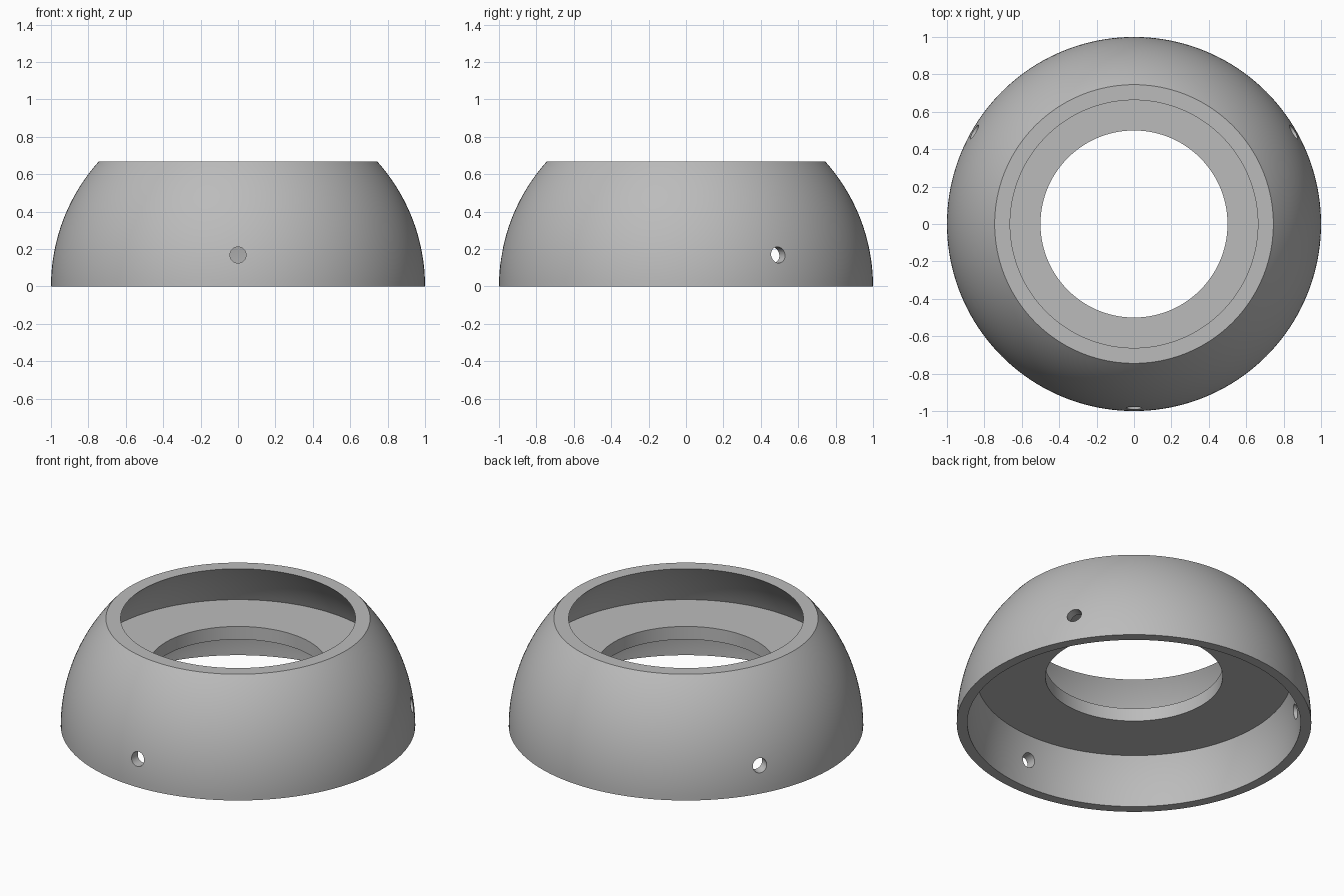
import bpy
import bmesh
import math
from mathutils import Vector, Matrix

cube = bpy.data.objects.get("Cube")
if cube:
    bpy.data.objects.remove(cube, do_unlink=True)

OUTER, INNER = 1.0, 0.94          # radii of the domed shell
TOP = 0.667                       # height of the flat cut
PLATE_LOW, PLATE_HIGH = 0.303, 0.384
BORE = 0.5                        # central opening
HOLE_R, HOLE_Z = 0.043, 0.168     # side screw holes

grey = bpy.data.materials.new("plain_grey")
grey.use_nodes = True
colour = (0.5, 0.5, 0.5, 1)
grey.diffuse_color = colour
grey.node_tree.nodes["Principled BSDF"].inputs["Base Color"].default_value = colour


def arc(radius, z0, z1, steps):
    """Points (r, z) on a sphere profile between two heights."""
    a0, a1 = math.asin(z0 / radius), math.asin(z1 / radius)
    angles = [a0 + (a1 - a0) * i / steps for i in range(steps + 1)]
    return [(radius * math.cos(a), radius * math.sin(a)) for a in angles]


def lathe(name, profile, segments=160):
    """Spin a closed (r, z) profile about the z axis."""
    bm = bmesh.new()
    verts = [bm.verts.new((r, 0, z)) for r, z in profile]
    edges = [bm.edges.new((verts[i - 1], verts[i])) for i in range(len(verts))]
    bmesh.ops.spin(bm, geom=verts + edges, cent=(0, 0, 0), axis=(0, 0, 1),
                   angle=math.tau, steps=segments, use_merge=True)
    bmesh.ops.remove_doubles(bm, verts=bm.verts, dist=1e-5)
    bmesh.ops.recalc_face_normals(bm, faces=bm.faces)
    return finish(name, bm)


def finish(name, bm):
    mesh = bpy.data.meshes.new(name)
    bm.to_mesh(mesh)
    bm.free()
    mesh.materials.append(grey)
    obj = bpy.data.objects.new(name, mesh)
    bpy.context.collection.objects.link(obj)
    return obj


# Domed ring with an internal plate
profile = (arc(OUTER, 0, TOP, 24)
           + arc(INNER, TOP, PLATE_HIGH, 12)
           + [(BORE, PLATE_HIGH), (BORE, PLATE_LOW)]
           + arc(INNER, PLATE_LOW, 0, 10))
ring = lathe("domed_ring", profile)

# Three radial screw holes
bm = bmesh.new()
for degrees in (-90, 30, 150):
    a = math.radians(degrees)
    direction = Vector((math.cos(a), math.sin(a), 0))
    place = (Matrix.Translation(direction * 0.95 + Vector((0, 0, HOLE_Z)))
             @ direction.to_track_quat('Z', 'Y').to_matrix().to_4x4())
    bmesh.ops.create_cone(bm, cap_ends=True, segments=32, radius1=HOLE_R,
                          radius2=HOLE_R, depth=0.3, matrix=place)
cutter = finish("hole_cutter", bm)
cutter.hide_render = True

cut = ring.modifiers.new("screw_holes", 'BOOLEAN')
cut.operation = 'DIFFERENCE'
cut.solver = 'EXACT'
cut.object = cutter

bpy.ops.object.select_all(action='DESELECT')
ring.select_set(True)
bpy.context.view_layer.objects.active = ring
bpy.ops.object.modifier_apply(modifier=cut.name)
bpy.data.objects.remove(cutter, do_unlink=True)
bpy.ops.object.shade_smooth_by_angle(angle=math.radians(25))
